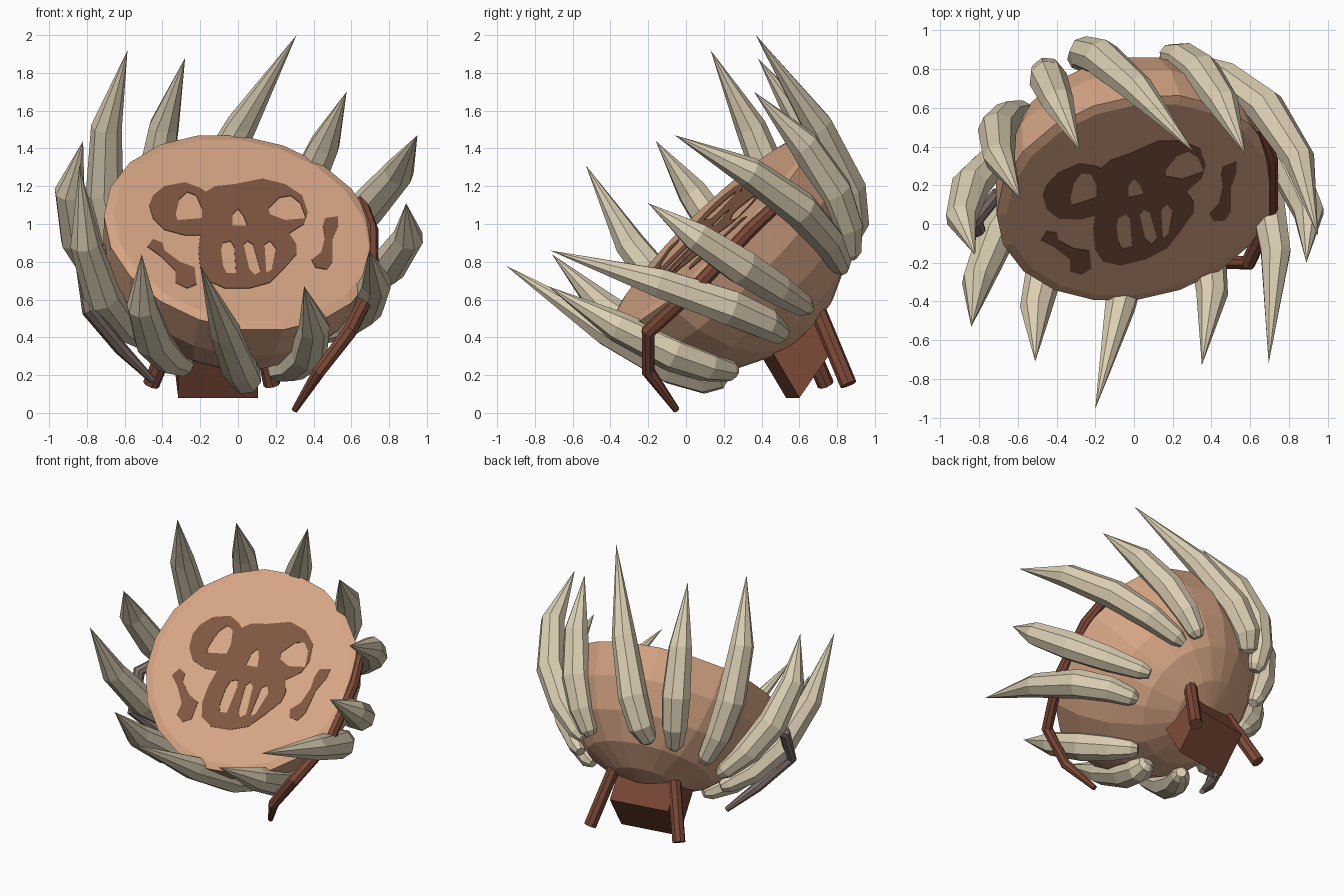
import bpy, bmesh, math
from mathutils import Vector, Matrix

if "Cube" in bpy.data.objects:
    bpy.data.objects.remove(bpy.data.objects["Cube"])


def material(name, r, g, b):
    m = bpy.data.materials.new(name)
    m.diffuse_color = [((c / 255 + 0.055) / 1.055) ** 2.4 for c in (r, g, b)] + [1]
    m.use_nodes = True
    m.node_tree.nodes["Principled BSDF"].inputs["Base Color"].default_value = m.diffuse_color
    return m


TAN = material("tan_hide", 214, 165, 132)
PAINT = material("brown_paint", 128, 86, 65)
WOOD = material("red_brown_wood", 124, 73, 55)
GREY = material("grey_brown_wood", 132, 115, 111)
BONE = material("bone", 220, 207, 179)

# Tilted frame of the drum: centre of the face, face normal, face right and face up
C = Vector((0.015, 0.135, 0.955))
N = Vector((0.165, -0.688, 0.707)).normalized()
H = (Vector((1, 0, 0)) - N * N.x).normalized()
U = N.cross(H)


def add_object(name, mesh, mat):
    mesh.materials.append(mat)
    ob = bpy.data.objects.new(name, mesh)
    bpy.context.collection.objects.link(ob)
    return ob


def sweep(name, pts, radii, sides, mat, ref=Vector((0.3, 0.2, 1))):
    """Flat-faced tube through pts with one radius per point."""
    bm = bmesh.new()
    pts = [Vector(p) for p in pts]
    rings = []
    for i, p in enumerate(pts):
        t = (pts[min(i + 1, len(pts) - 1)] - pts[max(i - 1, 0)]).normalized()
        a = (ref - t * ref.dot(t)).normalized()
        b = t.cross(a)
        ref = a
        ring = []
        for k in range(sides):
            f = 2 * math.pi * k / sides
            ring.append(bm.verts.new(p + (a * math.cos(f) + b * math.sin(f)) * radii[i]))
        rings.append(ring)
    for r0, r1 in zip(rings, rings[1:]):
        for k in range(sides):
            j = (k + 1) % sides
            bm.faces.new((r0[k], r0[j], r1[j], r1[k]))
    bm.faces.new(rings[0])
    bm.faces.new(rings[-1])
    bmesh.ops.remove_doubles(bm, verts=bm.verts, dist=0.0005)
    bmesh.ops.recalc_face_normals(bm, faces=bm.faces)
    mesh = bpy.data.meshes.new(name)
    bm.to_mesh(mesh)
    bm.free()
    return add_object(name, mesh, mat)


# Drum bowl: half sphere with a slightly raised skin
R = 0.735
angles = [math.radians(d) for d in (4, 18, 36, 54, 72, 90)]
profile = [(-R * math.cos(a), R * math.sin(a)) for a in angles] + [(0.015, 0.685)]
sweep("drum_bowl", [C + N * w for w, r in profile], [r for w, r in profile], 20, TAN, U)

# Painted face, outlines given in front-view x, z hundredths and projected onto the skin
SKULL = [(-47, 110), (-45, 115), (-39, 120), (-28, 122), (-20, 119), (-17, 117), (-12, 120),
         (-2, 121), (13, 124), (25, 121), (34, 115), (37, 106), (35, 100), (27, 95), (31, 89),
         (31, 84), (24, 76), (17, 69), (6, 66), (-7, 66), (-16, 70), (-20, 77), (-21, 86),
         (-20, 94), (-28, 94), (-39, 97), (-45, 103)]
LEFT_EYE = [(-33, 105), (-31, 113), (-27, 117), (-22, 115), (-19, 108), (-19, 103), (-32, 102)]
RIGHT_EYE = [(16, 108), (22, 114), (28, 115), (33, 111), (36, 103), (25, 102), (17, 105)]
NOSE = [(-3, 99), (-3, 105), (0, 108), (3, 104), (5, 99)]
TOOTH_1 = [(-9, 86), (-8, 90), (-4, 91), (-2, 88), (-1, 74), (-6, 74), (-8, 78)]
TOOTH_2 = [(3, 89), (5, 91), (8, 89), (12, 75), (9, 73), (6, 76)]
TOOTH_3 = [(14, 89), (17, 91), (20, 87), (18, 76), (15, 74)]
LEFT_BONE = [(-48, 88), (-45, 92), (-40, 90), (-39, 86), (-31, 80), (-23, 77), (-22, 68),
             (-27, 66), (-33, 69), (-33, 75), (-41, 83)]
RIGHT_BONE = [(46, 103), (53, 104), (53, 99), (50, 92), (50, 80), (47, 76), (41, 77),
              (39, 81), (44, 85), (46, 93), (45, 99)]
LIFT = 0.017


def plate(name, outlines):
    cu = bpy.data.curves.new(name + "_outline", 'CURVE')
    cu.dimensions = '2D'
    cu.fill_mode = 'BOTH'
    cu.extrude = 0.002
    for pts in outlines:
        s = cu.splines.new('POLY')
        s.points.add(len(pts) - 1)
        s.use_cyclic_u = True
        for q, (px, pz) in zip(s.points, pts):
            x, z = px / 100 - C.x, pz / 100 - C.z
            d = Vector((x, (LIFT - N.x * x - N.z * z) / N.y, z))
            q.co = (d.dot(H), d.dot(U), 0, 1)
    tmp = bpy.data.objects.new(name + "_tmp", cu)
    bpy.context.collection.objects.link(tmp)
    dg = bpy.context.evaluated_depsgraph_get()
    mesh = bpy.data.meshes.new_from_object(tmp.evaluated_get(dg))
    bpy.data.objects.remove(tmp)
    mesh.materials.clear()
    ob = add_object(name, mesh, PAINT)
    ob.matrix_world = Matrix.Translation(C + N * LIFT) @ Matrix((H, U, N)).transposed().to_4x4()


plate("painted_skull", [SKULL, LEFT_EYE, RIGHT_EYE, NOSE, TOOTH_1, TOOTH_2, TOOTH_3])
plate("painted_left_bone", [LEFT_BONE])
plate("painted_right_bone", [RIGHT_BONE])

# Curved bone spikes: angle of the root round the bowl, outer bend, tip
SPIKES = [
    (163, (-0.71, 0.47, 1.20), (-0.585, 0.13, 1.92)),
    (135, (-0.44, 0.74, 1.25), (-0.28, 0.38, 1.88)),
    (115, (-0.15, 0.845, 1.22), (0.31, 0.37, 2.00)),
    (60, (0.36, 0.77, 1.20), (0.575, 0.36, 1.70)),
    (46, (0.70, 0.58, 1.10), (0.95, -0.06, 1.47)),
    (10, (0.81, 0.27, 0.79), (0.89, -0.20, 1.11)),
    (-13, (0.68, 0.20, 0.57), (0.695, -0.72, 0.86)),
    (-58, (0.38, -0.10, 0.33), (0.35, -0.73, 0.67)),
    (-75, (0.00, -0.10, 0.26), (-0.20, -0.955, 0.78)),
    (-112, (-0.46, -0.22, 0.40), (-0.51, -0.71, 0.84)),
    (-142, (-0.73, -0.10, 0.64), (-0.84, -0.53, 1.31)),
    (-172, (-0.855, 0.18, 0.95), (-0.82, -0.16, 1.44)),
]
STEPS = [(0, 0.035), (0.04, 0.062), (0.2, 0.088), (0.42, 0.1), (0.7, 0.082), (1, 0)]
for i, (deg, bend, tip) in enumerate(SPIKES):
    f = math.radians(deg)
    root = C - N * 0.575 + (H * math.cos(f) + U * math.sin(f)) * 0.5
    bend, tip = Vector(bend), Vector(tip)
    ctrl = (bend - root * 0.3025 - tip * 0.2025) / 0.495
    path = [root * (1 - t) ** 2 + ctrl * 2 * t * (1 - t) + tip * t * t for t, r in STEPS]
    sweep(f"bone_spike_{i + 1}", path, [r for t, r in STEPS], 8, BONE, N)

# Bent side handles
sweep("right_handle", [(0.65, 0.50, 1.12), (0.705, 0.34, 0.97), (0.705, 0.05, 0.66),
                       (0.59, -0.2, 0.43), (0.43, -0.2, 0.22), (0.30, -0.05, 0.015)],
      [0.035, 0.038, 0.04, 0.04, 0.036, 0.018], 8, WOOD)
sweep("left_handle", [(-0.70, 0.16, 0.86), (-0.82, 0.02, 0.78), (-0.785, -0.10, 0.54),
                      (-0.62, 0.05, 0.34), (-0.45, 0.17, 0.17)],
      [0.035, 0.042, 0.042, 0.036, 0.018], 8, GREY)

# Rear legs
sweep("right_rear_leg", [(0.09, 0.69, 0.56), (0.18, 0.86, 0.15)], [0.045] * 2, 8, WOOD)
sweep("left_rear_leg", [(-0.30, 0.57, 0.54), (-0.46, 0.74, 0.15)], [0.045] * 2, 8, WOOD)

# Slanted foot block under the bowl, skewed to follow the tilt
ax = Vector((0.985, 0.165, 0)) * 0.43
ay = Vector((-0.095, 0.57, 0.82)) * 0.31
az = Vector((0.0, -0.51, 0.86)) * 0.33
bm = bmesh.new()
bmesh.ops.create_cube(bm, size=1)
bmesh.ops.transform(bm, verts=bm.verts, matrix=Matrix.Translation(
    Vector((-0.105, 0.565, 0.08)) + (ay + az) / 2) @ Matrix((ax, ay, az)).transposed().to_4x4())
bmesh.ops.recalc_face_normals(bm, faces=bm.faces)
mesh = bpy.data.meshes.new("foot_block")
bm.to_mesh(mesh)
bm.free()
add_object("foot_block", mesh, WOOD)
